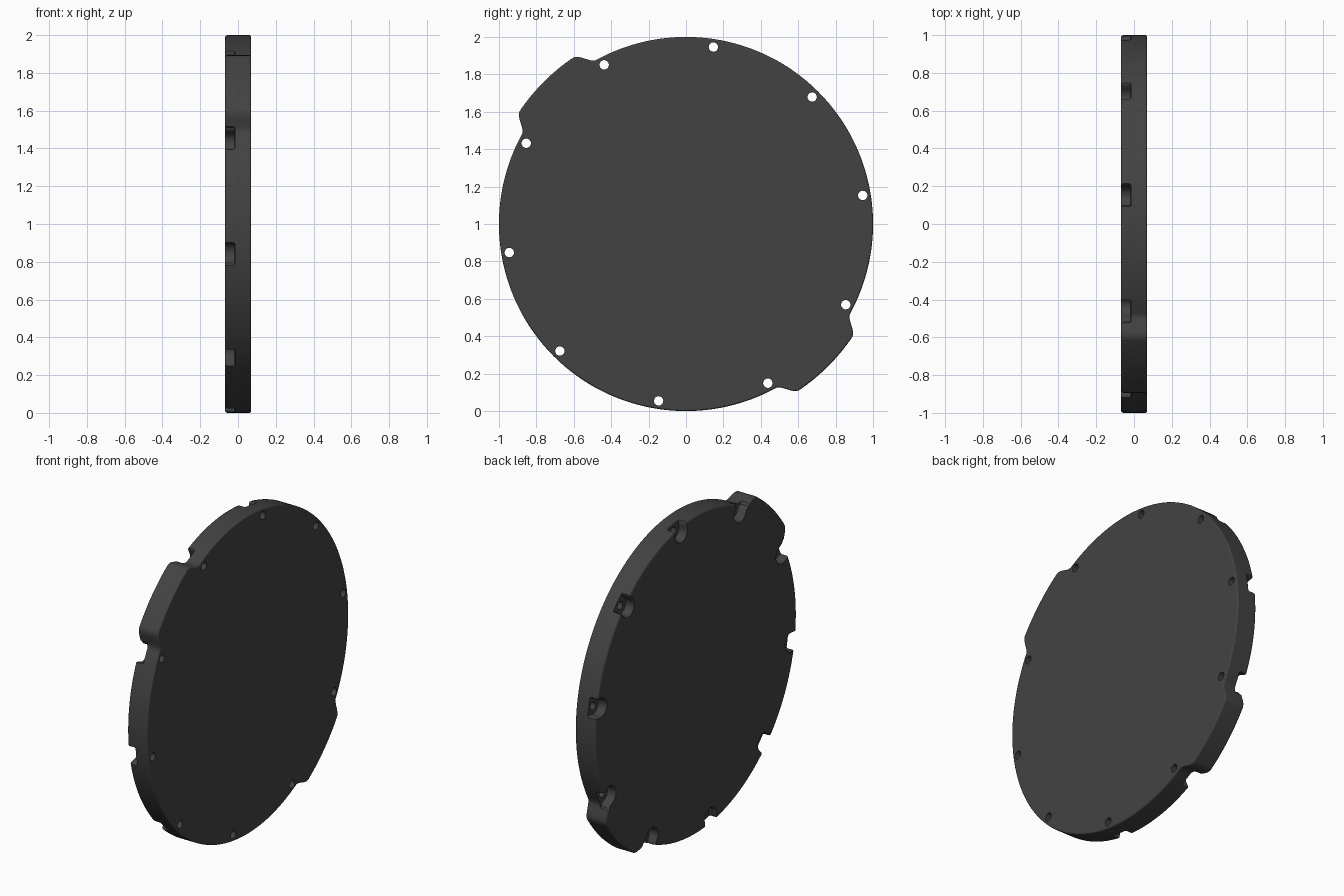
import bpy, bmesh
from math import sin, cos, pi, radians, degrees

cube = bpy.data.objects.get("Cube")
if cube:
    bpy.data.objects.remove(cube, do_unlink=True)

HALF = 0.07            # half thickness of the plate
HOLE_RING = 0.957      # radius on which the screw holes sit
HOLE_R = 0.025
SLOT_W = 0.053         # half width of a screw pocket
ANGLES = [radians(9.2 + 36 * k) for k in range(10)]


def loft(bm, sections):
    """Skin a closed solid through equal-length rings given as (x, [(y, z)])."""
    rings = [[bm.verts.new((x, y, z + 1)) for y, z in pts] for x, pts in sections]
    n = len(rings[0])
    for a, b in zip(rings, rings[1:]):
        for i in range(n):
            j = (i + 1) % n
            bm.faces.new((a[i], a[j], b[j], b[i]))
    bm.faces.new(rings[0][::-1])
    bm.faces.new(rings[-1])


def make_object(name, solids):
    bm = bmesh.new()
    for sections in solids:
        loft(bm, sections)
    bm.normal_update()
    mesh = bpy.data.meshes.new(name)
    bm.to_mesh(mesh)
    bm.free()
    obj = bpy.data.objects.new(name, mesh)
    bpy.context.collection.objects.link(obj)
    return obj


def plate_radius(a):
    """Round plate with two opposite raised lobes that blend into the rim."""
    d = abs((degrees(a) - 135 + 90) % 180 - 90)
    t = min(max((d - 10.8) / 5.4, 0), 1)
    return 1 + 0.075 * (1 - t * t * (3 - 2 * t))


def plate_outline(inset, n=360):
    ring = [2 * pi * i / n for i in range(n)]
    return [((plate_radius(a) - inset) * cos(a), (plate_radius(a) - inset) * sin(a))
            for a in ring]


def place(pts, a):
    """Turn (radial, tangential) points to the given angle."""
    return [(u * cos(a) - v * sin(a), u * sin(a) + v * cos(a)) for u, v in pts]


def slot_outline(grow):
    """U shape around a screw hole, flaring where it leaves the rim."""
    w = SLOT_W + grow
    arc = [(HOLE_RING + w * cos(t), w * sin(t))
           for t in (1.5 * pi - pi * i / 16 for i in range(17))]
    mouth = [(0.98, w), (0.993, w + 0.004), (1.002, w + 0.012), (1.15, w + 0.012)]
    return [(u, -v) for u, v in mouth[::-1]] + arc + mouth


def hole_outline():
    return [(HOLE_RING + HOLE_R * cos(t), HOLE_R * sin(t))
            for t in (2 * pi * i / 24 for i in range(24))]


def rim(side, r):
    """Rounded rim edge, from the flat face to the outer wall."""
    steps = [radians(22.5 * i) for i in range(5)]
    return [(side * (HALF - r + r * cos(t)), plate_outline(r * (1 - sin(t)))) for t in steps]


# Plate body
plate = make_object("cover_plate", [rim(-1, 0.015) + rim(1, 0.01)[::-1]])

# Screw pockets, open to the rim on one face, with soft floor and top edges
slot_steps = [(-0.015, -0.01), (-0.018, -0.003), (-0.025, 0), (-0.06, 0),
              (-0.067, 0.004), (-0.072, 0.011), (-0.1, 0.011)]
slots = make_object("pocket_cutter", [
    [(x, place(slot_outline(g), a)) for x, g in slot_steps] for a in ANGLES])

# Screw holes right through the plate
holes = make_object("hole_cutter", [
    [(x, place(hole_outline(), a)) for x in (-0.1, 0.1)] for a in ANGLES])

bpy.ops.object.select_all(action="DESELECT")
bpy.context.view_layer.objects.active = plate
plate.select_set(True)
for cutter in (slots, holes):
    cutter.hide_render = True
    mod = plate.modifiers.new("cut", "BOOLEAN")
    mod.operation = "DIFFERENCE"
    mod.solver = "EXACT"
    mod.object = cutter
    bpy.context.view_layer.update()
    bpy.ops.object.modifier_apply(modifier=mod.name)
    bpy.data.objects.remove(cutter, do_unlink=True)

# Smooth shading with crisp edges and flat faces
bpy.ops.object.shade_smooth_by_angle(angle=radians(35))
weighted = plate.modifiers.new("weighted_normals", "WEIGHTED_NORMAL")
weighted.keep_sharp = True

# Dark grey finish
mat = bpy.data.materials.new("dark_grey")
mat.use_nodes = True
colour = (0.055, 0.055, 0.055, 1)
mat.diffuse_color = colour
mat.node_tree.nodes["Principled BSDF"].inputs["Base Color"].default_value = colour
plate.data.materials.clear()
plate.data.materials.append(mat)
